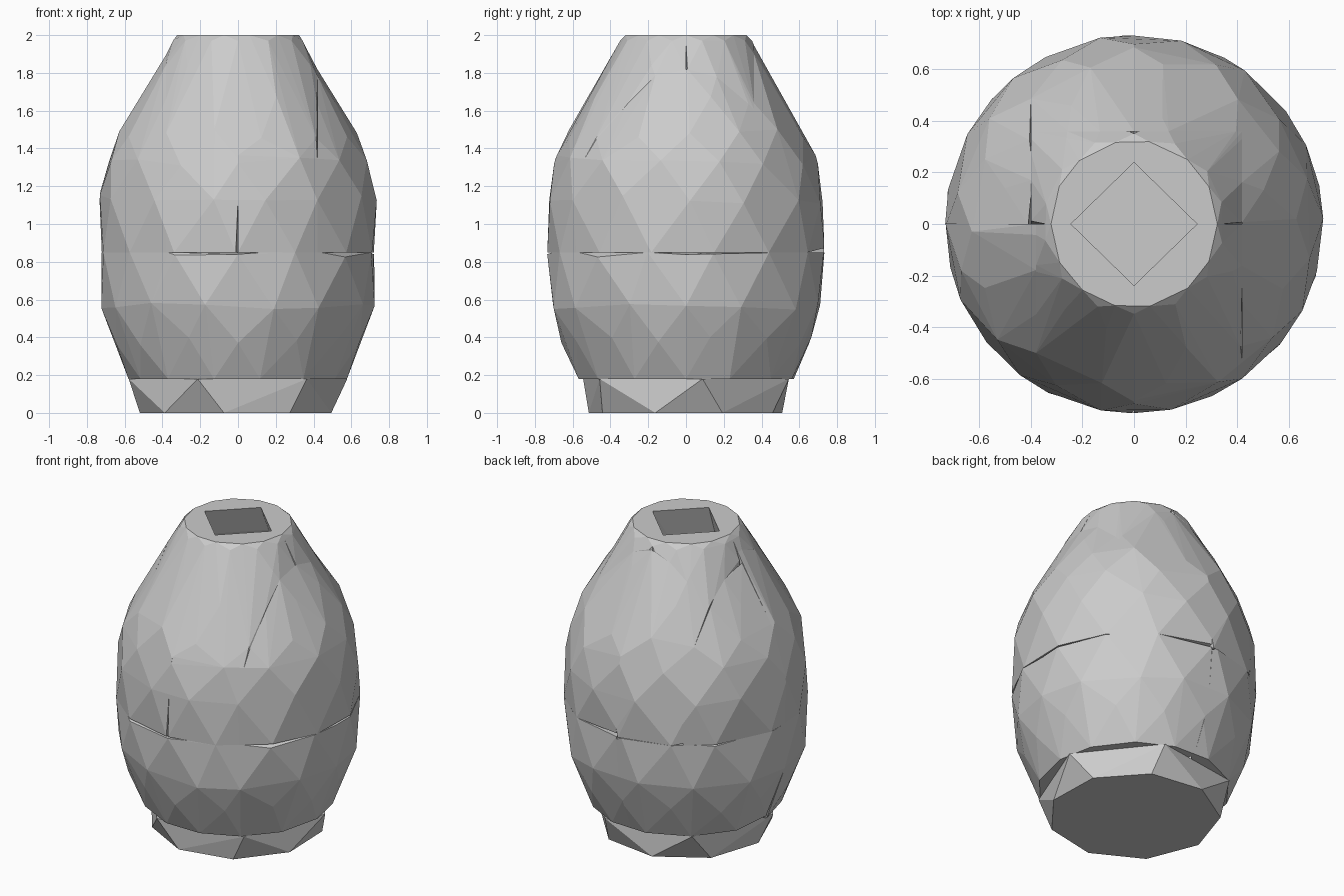
import bpy, bmesh, math, random

if "Cube" in bpy.data.objects:
    bpy.data.objects.remove(bpy.data.objects["Cube"])

random.seed(4)
BIG = 2.0
# profile points: (radius, height)
OUTER = [(.58, .18), (.66, .38), (.725, .57), (.735, .85), (.735, 1.13), (.695, 1.33),
         (.63, 1.48), (.52, 1.66), (.425, 1.82), (.35, 1.97), (.325, 2.0)]
INNER = [(.245, 2.0), (.33, 1.82), (.53, 1.48), (.64, 1.13), (.65, .7), (.52, .18)]
SEG = 14


def shell():
    """Hollow low-poly vase body, rings twisted alternately for irregular facets."""
    bm = bmesh.new()
    prof = OUTER + INNER
    rings = []
    for i, (r, z) in enumerate(prof):
        outer = i < len(OUTER)
        n = SEG if outer else 12
        tw = (i % 2) * math.pi / SEG if outer else 0
        ring = []
        for k in range(SEG):
            a = 2 * math.pi * k / SEG + tw + random.uniform(-.05, .05) * outer
            dz = random.uniform(-.025, .025) if outer and .2 < z < 1.9 else 0
            ring.append(bm.verts.new((r * math.cos(a), r * math.sin(a), z + dz)))
        rings.append(ring)
    for i in range(len(prof)):
        a, b = rings[i], rings[(i + 1) % len(prof)]
        for k in range(SEG):
            m = (k + 1) % SEG
            if i % 2:
                tris = ((a[k], a[m], b[m]), (a[k], b[m], b[k]))
            else:
                tris = ((a[k], a[m], b[k]), (a[m], b[m], b[k]))
            for t in tris:
                bm.faces.new(t)
    return bm


def finish(name, bm):
    """Replace the mesh by its convex hull and make an object."""
    hull = bmesh.new()
    for v in bm.verts:
        hull.verts.new(v.co)
    bm.free()
    res = bmesh.ops.convex_hull(hull, input=hull.verts[:])
    loose = [v for v in hull.verts if not v.link_faces]
    bmesh.ops.delete(hull, geom=loose, context='VERTS')
    bmesh.ops.dissolve_limit(hull, angle_limit=.03, verts=hull.verts[:], edges=hull.edges[:])
    bmesh.ops.recalc_face_normals(hull, faces=hull.faces[:])
    me = bpy.data.meshes.new(name)
    hull.to_mesh(me)
    hull.free()
    ob = bpy.data.objects.new(name, me)
    bpy.context.collection.objects.link(ob)


def block(name, x, y, z):
    """Convex block: the part of the shell inside a box."""
    bm = BODY.copy()
    for axis, (lo, hi) in enumerate((x, y, z)):
        for val, sign in ((lo, -1), (hi, 1)):
            co, no = [0, 0, 0], [0, 0, 0]
            co[axis], no[axis] = val, sign
            bmesh.ops.bisect_plane(bm, geom=bm.verts[:] + bm.edges[:] + bm.faces[:],
                                   plane_co=co, plane_no=no, clear_outer=True)
    bmesh.ops.remove_doubles(bm, verts=bm.verts[:], dist=.03)
    finish(name, bm)


BODY = shell()
UP, LOW = (.85, 2.0), (.18, .85)

# upper wall blocks
block("upper_front_left", (-.38, 0), (-BIG, 0), UP)
block("upper_left_front", (-BIG, -.38), (-BIG, 0), UP)
block("upper_front_right", (0, .42), (-BIG, 0), UP)
block("upper_right", (.42, BIG), (-BIG, .36), UP)
block("upper_back_right", (0, BIG), (.36, BIG), UP)
block("rim_back_right", (0, .42), (0, .36), UP)
block("rim_back_left", (-.4, 0), (0, .36), UP)
block("upper_back_left", (-.4, 0), (.36, BIG), UP)
block("upper_left_back", (-BIG, -.4), (0, BIG), UP)

# lower wall blocks
block("lower_front_left", (-.37, 0), (-BIG, 0), LOW)
block("lower_left_front", (-BIG, -.37), (-BIG, 0), LOW)
block("lower_front_right", (0, BIG), (-BIG, 0), LOW)
block("lower_back_right", (0, BIG), (0, BIG), LOW)
block("lower_back_left", (-BIG, 0), (0, BIG), LOW)
BODY.free()

# foot slab with zigzag sides
foot = bmesh.new()
for n, r, z, off in ((9, .52, 0, .38), (6, .585, .18, .15)):
    for k in range(n):
        a = 2 * math.pi * k / n + off
        foot.verts.new((r * math.cos(a), r * math.sin(a), z))
finish("foot", foot)
